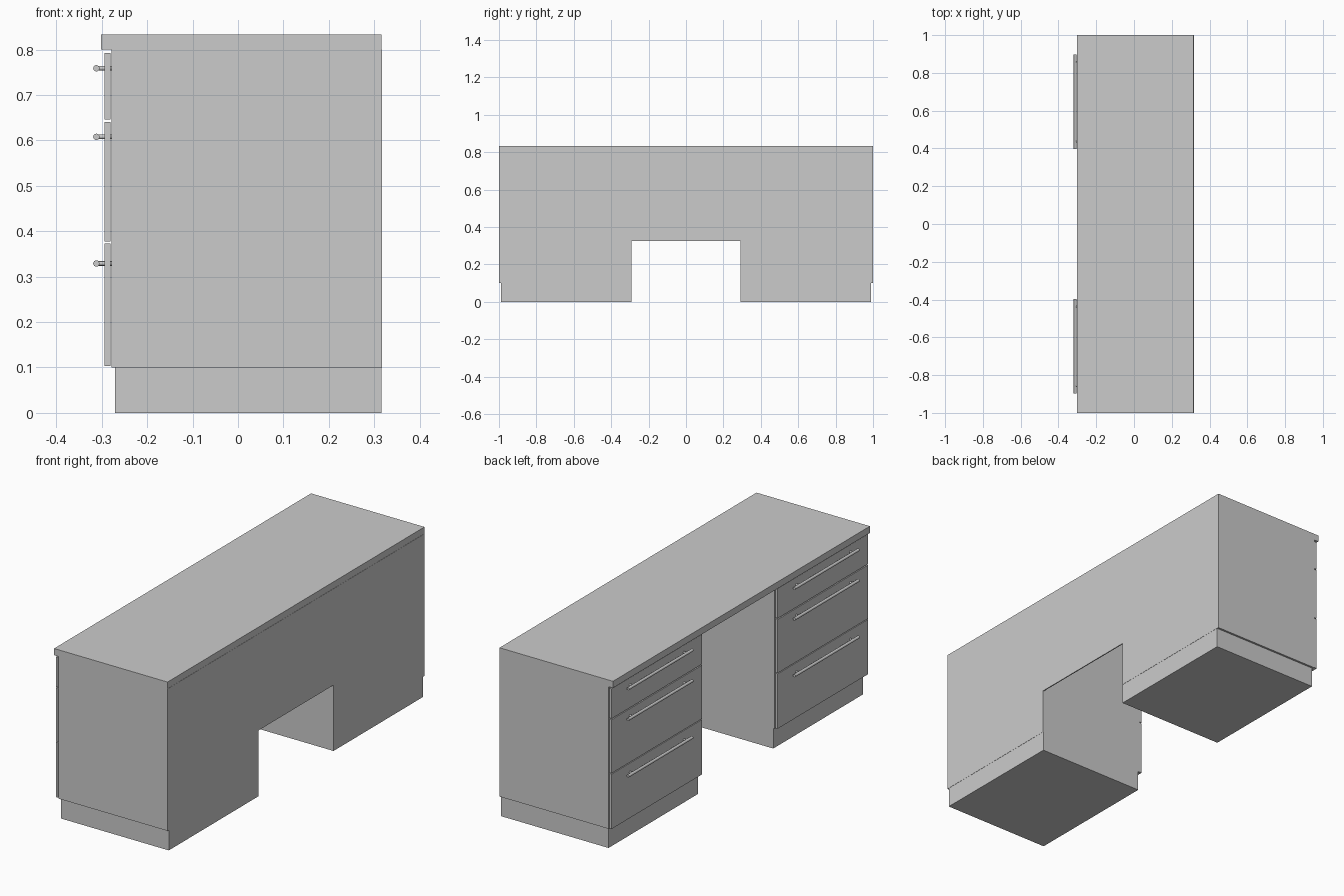
import bpy
from mathutils import Vector

cube = bpy.data.objects.get("Cube")
if cube:
    bpy.data.objects.remove(cube, do_unlink=True)

grey = bpy.data.materials.new("plain_grey")
grey.use_nodes = True
GREY = (0.6, 0.6, 0.6, 1)
grey.diffuse_color = GREY
grey.node_tree.nodes["Principled BSDF"].inputs["Base Color"].default_value = GREY


def box(name, x, y, z):
    """Box from (min, max) ranges on each axis."""
    lo, hi = Vector((x[0], y[0], z[0])), Vector((x[1], y[1], z[1]))
    bpy.ops.mesh.primitive_cube_add(size=1, location=(lo + hi) / 2)
    ob = bpy.context.object
    ob.name = name
    ob.scale = hi - lo
    bpy.ops.object.transform_apply(location=False, rotation=False, scale=True)
    ob.data.materials.append(grey)
    return ob


def rod(name, start, end, radius, sides=16):
    """Cylinder between two points."""
    a, b = Vector(start), Vector(end)
    bpy.ops.mesh.primitive_cylinder_add(vertices=sides, radius=radius,
                                        depth=(b - a).length, location=(a + b) / 2)
    ob = bpy.context.object
    ob.name = name
    ob.rotation_euler = (b - a).to_track_quat('Z', 'Y').to_euler()
    ob.data.materials.append(grey)
    bpy.ops.object.shade_smooth_by_angle()
    return ob


# Worktop and the thin back panel bridging the knee space
box("worktop", (-0.302, 0.316), (-1, 1), (0.8, 0.833))
box("back_panel", (0.312, 0.317), (-0.292, 0.292), (0.325, 0.8))

# Drawer levels: bottom, top, handle height
drawers = {"lower": (0.103, 0.373, 0.329),
           "middle": (0.377, 0.641, 0.608),
           "upper": (0.646, 0.793, 0.759)}

for side, s in (("back", 1), ("front", -1)):
    def span(a, b):
        return sorted((s * a, s * b))

    # Pedestal carcass and plinth
    box(side + "_cabinet", (-0.279, 0.317), span(0.292, 1), (0.1, 0.8))
    box(side + "_plinth", (-0.271, 0.316), span(0.292, 0.99), (0, 0.1))

    for level, (bottom, top, grip) in drawers.items():
        name = f"{side}_{level}_drawer"
        box(name + "_front", (-0.294, -0.281), span(0.294, 0.998), (bottom, top))
        # Bar handle on two posts
        mid = s * 0.647
        rod(name + "_handle", (-0.312, mid - 0.25, grip), (-0.312, mid + 0.25, grip), 0.007)
        for end in (-1, 1):
            y = mid + end * 0.21
            rod(name + "_post", (-0.312, y, grip), (-0.279, y, grip), 0.005)
